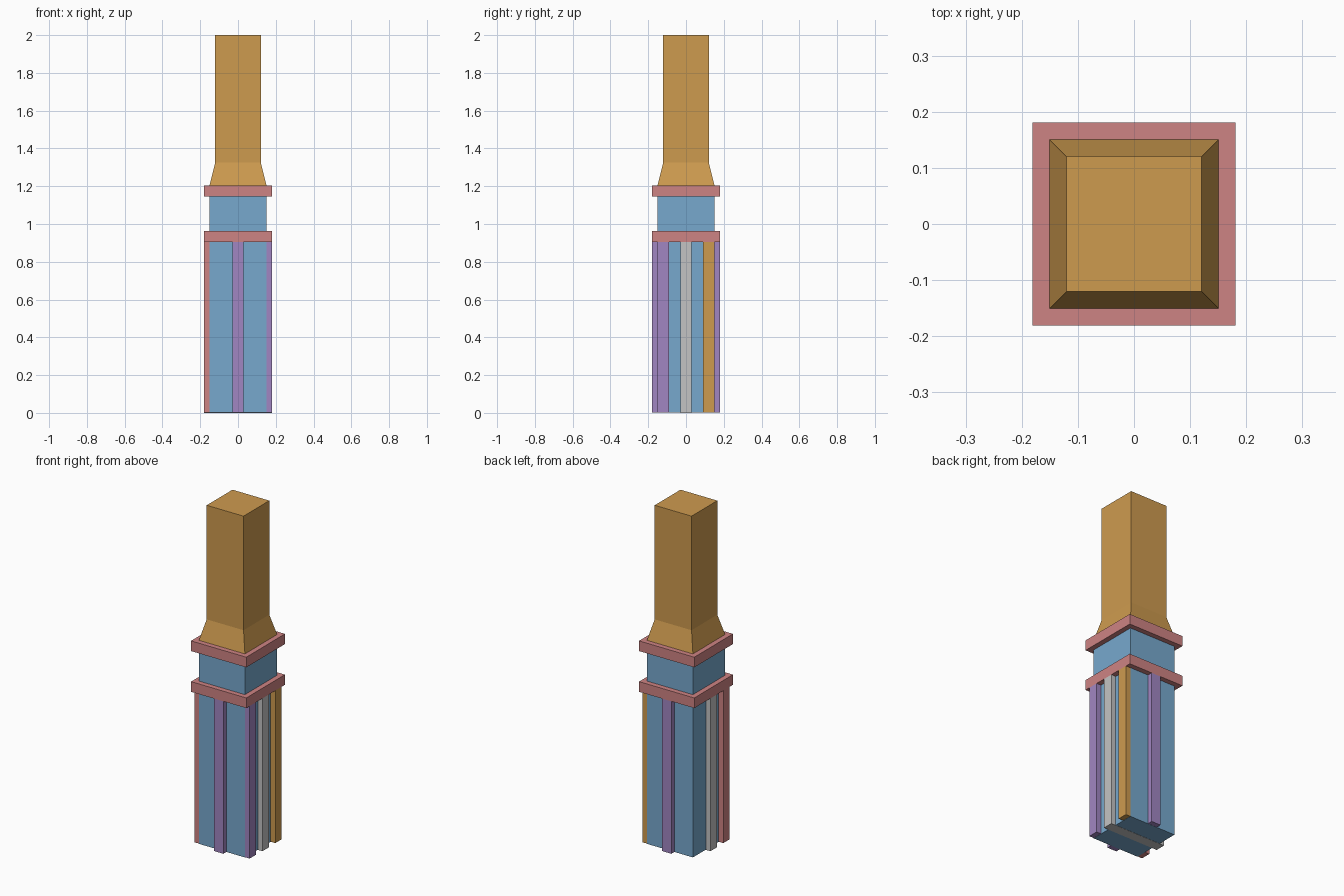
import bpy
import bmesh

cube = bpy.data.objects.get("Cube")
if cube:
    bpy.data.objects.remove(cube, do_unlink=True)

U = 2 / 33.2      # module every part is sized in
GAP = 0.001       # keeps overlapping faces from being coplanar


def material(name, rgb):
    """Flat material from an sRGB 0-255 colour."""
    lin = [((c / 255 + 0.055) / 1.055) ** 2.4 for c in rgb] + [1.0]
    m = bpy.data.materials.new(name)
    m.diffuse_color = lin
    m.use_nodes = True
    bsdf = m.node_tree.nodes["Principled BSDF"]
    bsdf.inputs["Base Color"].default_value = lin
    bsdf.inputs["Roughness"].default_value = 0.8
    return m


BLUE = material("blue", (119, 169, 206))
OCHRE = material("ochre", (206, 155, 79))
ROSE = material("rose", (206, 131, 131))
PURPLE = material("purple", (161, 134, 194))
GREY = material("light grey", (196, 196, 196))


def finish(name, bm, mat):
    bmesh.ops.recalc_face_normals(bm, faces=bm.faces)
    mesh = bpy.data.meshes.new(name)
    bm.to_mesh(mesh)
    bm.free()
    mesh.materials.append(mat)
    ob = bpy.data.objects.new(name, mesh)
    bpy.context.collection.objects.link(ob)
    return ob


def box(name, x, y, z, mat):
    """Box spanning the (low, high) pairs x, y and z."""
    bm = bmesh.new()
    bmesh.ops.create_cube(bm, size=1)
    for v in bm.verts:
        v.co = [span[c > 0] for span, c in zip((x, y, z), v.co)]
    return finish(name, bm, mat)


def square_loft(name, rings, mat):
    """Closed square column through (half width, z) rings."""
    bm = bmesh.new()
    loops = [[bm.verts.new((sx * h, sy * h, z))
              for sx, sy in ((-1, -1), (1, -1), (1, 1), (-1, 1))]
             for h, z in rings]
    for a, b in zip(loops, loops[1:]):
        for i in range(4):
            j = (i + 1) % 4
            bm.faces.new((a[i], a[j], b[j], b[i]))
    bm.faces.new(loops[0][::-1])
    bm.faces.new(loops[-1])
    return finish(name, bm, mat)


# Blue core column
core = 2.5 * U
box("core", (-core, core), (-core, core), (GAP, 19.5 * U), BLUE)

# Two projecting collars
for name, z in (("lower_collar", 15 * U), ("upper_collar", 19 * U)):
    box(name, (-3 * U, 3 * U), (-3 * U, 3 * U), (z, z + U), ROSE)

# Upper shaft with flared foot
square_loft("upper_shaft",
            [(core, 20 * U), (2 * U, 22 * U), (2 * U, 2.0)], OCHRE)

# Grey bar passing through the column from side to side
half = 0.5 * U
box("side_rib", (-3 * U, 3 * U), (-half, half), (0, 15 * U), GREY)

# Purple ribs in the middle of the front and back
rib_z = (2 * GAP, 15 * U)
box("front_rib", (-half, half), (-3 * U, -2 * U), rib_z, PURPLE)
box("back_rib", (-half, half), (2 * U, 3 * U), rib_z, PURPLE)

# Corner ribs, set on the side faces
near = (-core + GAP, -1.5 * U)
far = (1.5 * U, core - GAP)
box("front_left_rib", (2 * U, 3 * U), near, rib_z, PURPLE)
box("back_left_rib", (2 * U, 3 * U), far, rib_z, OCHRE)
box("front_right_rib", (-3 * U, -2 * U), near, rib_z, ROSE)
